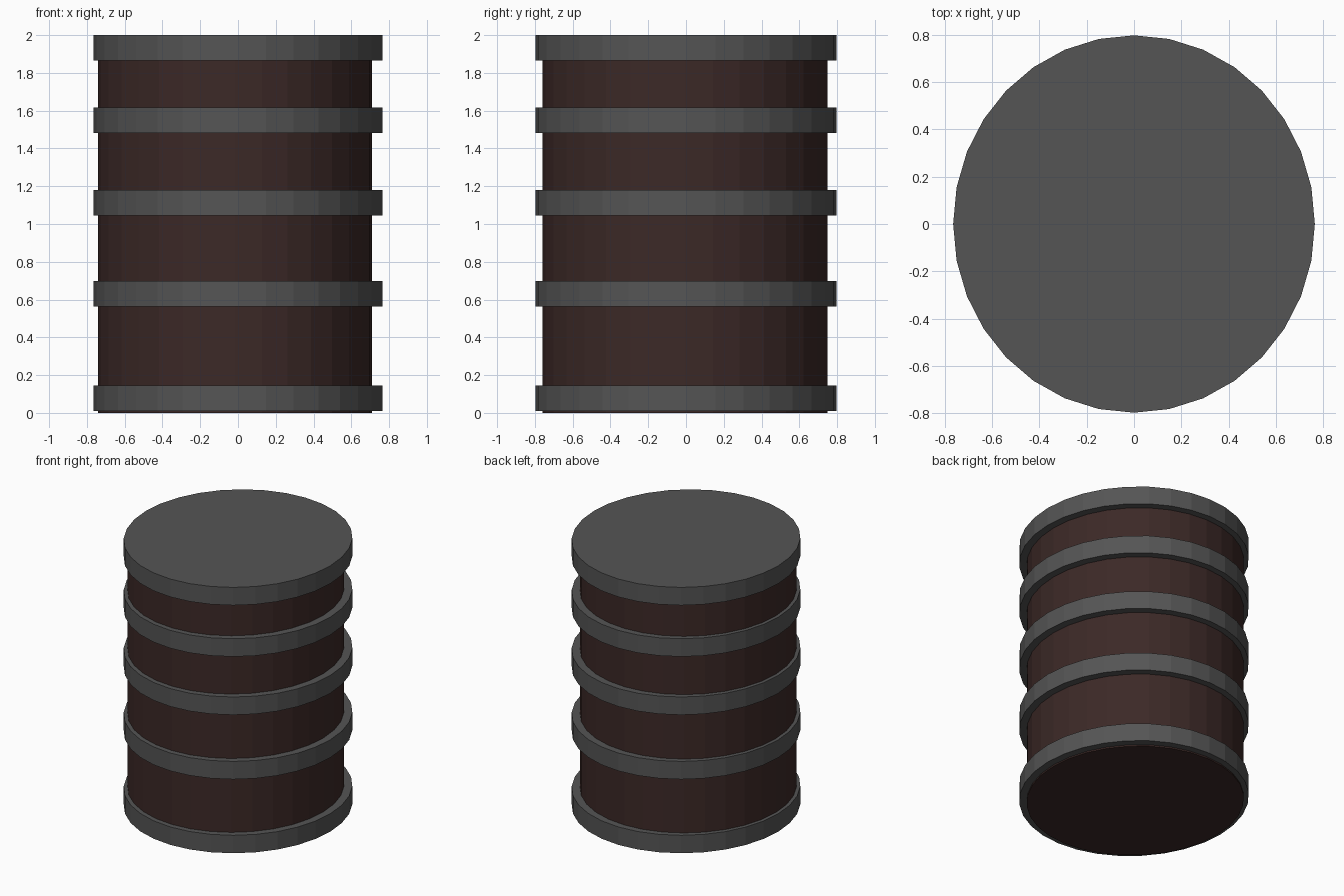
import bpy

if "Cube" in bpy.data.objects:
    bpy.data.objects.remove(bpy.data.objects["Cube"])

SIDES = 32


def material(name, rgb):
    mat = bpy.data.materials.new(name)
    mat.diffuse_color = (*rgb, 1.0)
    mat.use_nodes = True
    mat.node_tree.nodes["Principled BSDF"].inputs["Base Color"].default_value = mat.diffuse_color
    return mat


def drum(name, centre, radii, z_low, z_high, mat):
    """Flat-shaded, slightly elliptical closed cylinder."""
    bpy.ops.mesh.primitive_cylinder_add(
        vertices=SIDES, radius=1, depth=1,
        location=(centre[0], centre[1], (z_low + z_high) / 2))
    obj = bpy.context.object
    obj.name = name
    obj.scale = (radii[0], radii[1], z_high - z_low)
    bpy.ops.object.transform_apply(location=False, rotation=False, scale=True)
    obj.data.materials.append(mat)
    return obj


wood = material("dark_wood", (0.045, 0.022, 0.02))
metal = material("grey_metal", (0.09, 0.09, 0.09))

# Barrel body, slightly off centre inside the hoops
drum("barrel_body", (-0.015, -0.005), (0.725, 0.754), 0.0, 1.96, wood)

# Bottom hoop, three middle hoops and the lid
HOOP_HEIGHT = 0.134
names = ["bottom_hoop", "lower_hoop", "middle_hoop", "upper_hoop", "lid"]
for name, z in zip(names, [0.011, 0.564, 1.046, 1.482, 1.866]):
    drum(name, (0, 0), (0.765, 0.798), z, z + HOOP_HEIGHT, metal)
